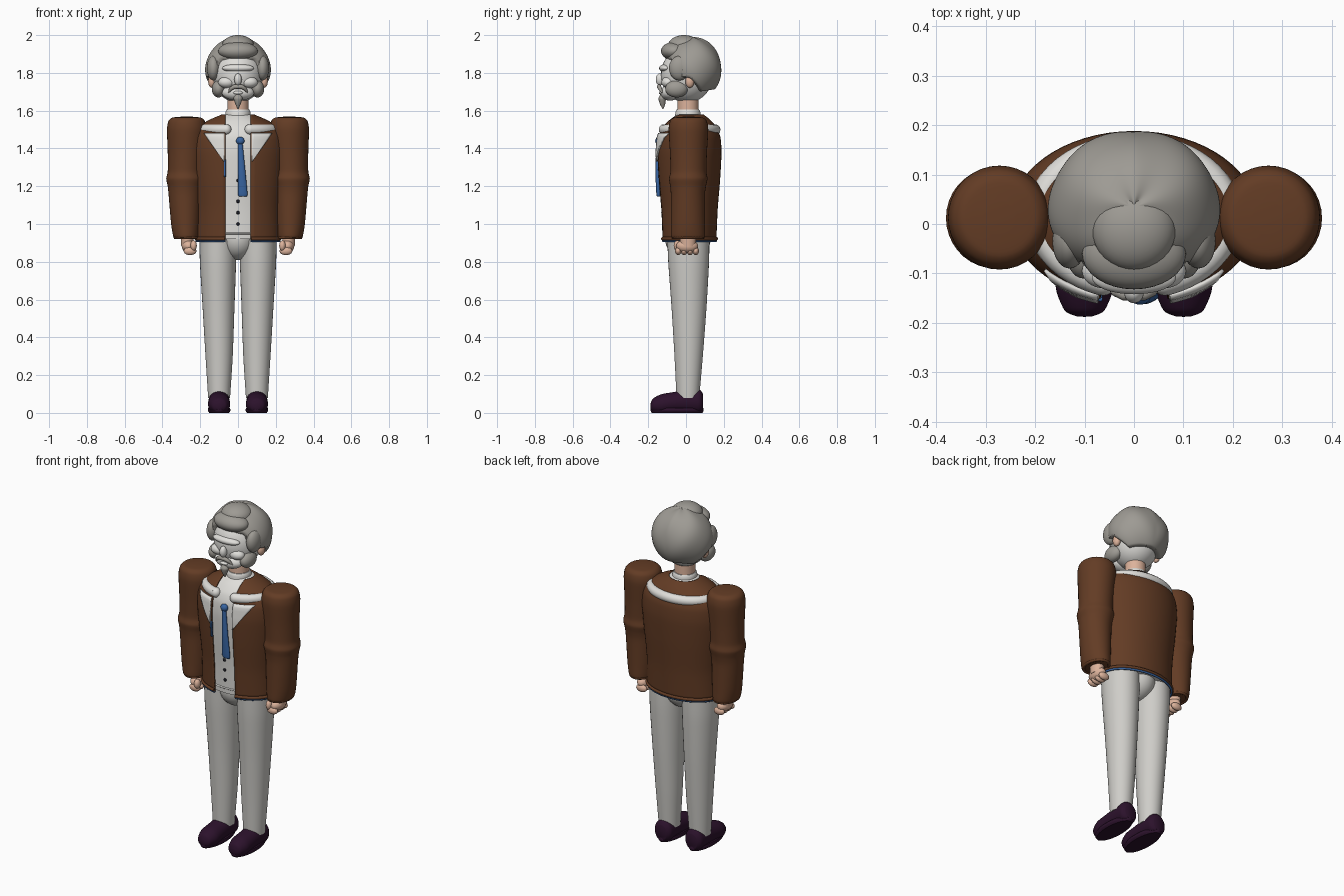
import bpy, bmesh
from math import sin, cos, asin, atan2, degrees, pi, sqrt
from mathutils import Vector

cube = bpy.data.objects.get("Cube")
if cube:
    bpy.data.objects.remove(cube)


def material(name, rgb):
    m = bpy.data.materials.new(name)
    m.use_nodes = True
    m.diffuse_color = (*rgb, 1)
    m.node_tree.nodes["Principled BSDF"].inputs["Base Color"].default_value = (*rgb, 1)
    return m


BROWN = material("jacket brown", (0.125, 0.045, 0.018))
WHITE = material("off white", (0.74, 0.73, 0.70))
CLOTH = material("trouser grey", (0.62, 0.61, 0.58))
GREY = material("hair grey", (0.34, 0.325, 0.295))
SKIN = material("skin", (0.72, 0.45, 0.33))
BLUE = material("blue", (0.04, 0.13, 0.36))
PLUM = material("shoe plum", (0.025, 0.006, 0.025))
BLACK = material("button black", (0.01, 0.01, 0.015))
parts = []


def finish(name, bm, mat, closed=True):
    if closed:
        bmesh.ops.recalc_face_normals(bm, faces=bm.faces)
    me = bpy.data.meshes.new(name)
    bm.to_mesh(me)
    bm.free()
    me.materials.append(mat)
    ob = bpy.data.objects.new(name, me)
    bpy.context.collection.objects.link(ob)
    parts.append(ob)
    return ob


def solid(ob, thickness, offset=-1):
    mod = ob.modifiers.new("thickness", "SOLIDIFY")
    mod.thickness, mod.offset = thickness, offset


def smooth_rings(rings, steps=5):
    """Spline between the given cross-sections."""
    pts = [Vector(r) for r in rings]
    out = []
    for i in range(len(pts) - 1):
        a, b = pts[i], pts[i + 1]
        ma = 0.35 * (b - pts[max(i - 1, 0)])
        mb = 0.35 * (pts[min(i + 2, len(pts) - 1)] - a)
        for k in range(steps):
            u = k / steps
            v = u * u * (3 - 2 * u)
            out.append(a * (1 - v) + b * v + ma * (u * (1 - u) ** 2) - mb * (u * u * (1 - u)))
    return out + [pts[-1]]


def loft(name, rings, mat, gap=0, seg=36, lengthwise=False):
    """Skin ellipses (t, cx, cy, rx, ry); gap leaves the front open."""
    bm = bmesh.new()
    rows = []
    for t, cx, cy, rx, ry in smooth_rings(rings):
        a0 = asin(min(0.9, gap / rx)) if gap else 0
        row = []
        for i in range(seg + (1 if gap else 0)):
            a = a0 + (2 * pi - 2 * a0) * i / seg
            x, y = cx + rx * sin(a), cy - ry * cos(a)
            row.append(bm.verts.new((x, t, max(y, 0.01)) if lengthwise else (x, y, t)))
        rows.append(row)
    for lo, hi in zip(rows, rows[1:]):
        for i in range(seg):
            j = (i + 1) % len(lo)
            bm.faces.new((lo[i], lo[j], hi[j], hi[i]))
    if not gap:
        bm.faces.new(rows[0])
        bm.faces.new(rows[-1])
    return finish(name, bm, mat, not gap)


def ball(name, loc, radii, mat, shape=None, u=32, v=20):
    bm = bmesh.new()
    bmesh.ops.create_uvsphere(bm, u_segments=u, v_segments=v, radius=1)
    for vert in bm.verts:
        p = Vector(loc) + Vector([c * r for c, r in zip(vert.co, radii)])
        vert.co = shape(p) if shape else p
    return finish(name, bm, mat)


def tube(name, points, radii, mat, cyclic=False):
    cu = bpy.data.curves.new(name, "CURVE")
    cu.dimensions = "3D"
    cu.bevel_depth, cu.bevel_resolution, cu.use_fill_caps = 1, 4, True
    sp = cu.splines.new("POLY")
    sp.points.add(len(points) - 1)
    for q, p, r in zip(sp.points, points, radii):
        q.co, q.radius = (*p, 1), r
    sp.use_cyclic_u = cyclic
    cu.materials.append(mat)
    ob = bpy.data.objects.new(name, cu)
    bpy.context.collection.objects.link(ob)


def arc(rx, ry, z, gap, n=48, cy=0.015):
    a0 = asin(gap / rx)
    angles = [a0 + (2 * pi - 2 * a0) * i / n for i in range(n + 1)]
    return [(rx * sin(a), cy - ry * cos(a), z) for a in angles]


# Jacket, with lining and shirt nested inside it
OPEN = 0.068
torso = [(0.92, 0.222, 0.146), (1.08, 0.222, 0.153), (1.24, 0.238, 0.166), (1.38, 0.25, 0.173),
         (1.46, 0.243, 0.167), (1.51, 0.215, 0.148), (1.55, 0.155, 0.115), (1.58, 0.085, 0.078)]


def torso_rings(inset):
    return [(z, 0, 0.015, rx - inset, ry - inset) for z, rx, ry in torso]


solid(loft("jacket", torso_rings(0), BROWN, gap=OPEN, seg=56), 0.008)
loft("shirt", torso_rings(0.014), WHITE, seg=56)
hem = arc(0.222, 0.146, 0.922, OPEN)
tube("jacket_hem", hem, [0.009] * len(hem), BROWN)
trim = arc(0.22, 0.144, 0.911, OPEN)
tube("lining_hem", trim, [0.006] * len(trim), BLUE)
belt = arc(0.208, 0.133, 0.95, 0.001)
tube("waistband", belt, [0.005] * len(belt), WHITE)


def front_y(x, z):
    for (z0, a0, b0), (z1, a1, b1) in zip(torso, torso[1:]):
        if z0 <= z <= z1:
            u = (z - z0) / (z1 - z0)
            rx, ry = a0 + (a1 - a0) * u, b0 + (b1 - b0) * u
            return 0.015 - ry * sqrt(1 - (x / rx) ** 2)


def patch(name, z0, z1, inner, outer_low, outer_high, sign, lift, mat):
    """Thin plate that follows the chest."""
    bm = bmesh.new()
    n = 8
    grid = []
    for j in range(n + 1):
        z = z0 + (z1 - z0) * j / n
        width = outer_low + (outer_high - outer_low) * j / n - inner
        xs = [inner + width * i / n for i in range(n + 1)]
        grid.append([bm.verts.new((sign * x, front_y(x, z) - lift, z)) for x in xs])
    for lo, hi in zip(grid, grid[1:]):
        for i in range(n):
            bm.faces.new((lo[i], lo[i + 1], hi[i + 1], hi[i]))
    solid(finish(name, bm, mat), 0.008, 0)


patch("lining_edge", 1.25, 1.34, 0.064, 0.074, 0.074, -1, 0.003, BLUE)

# Rolled collar around the shoulders, neck and shirt collar
ring = arc(0.19, 0.14, 1.5, 0.062)
tube("rolled_collar", ring, [0.028] * len(ring), WHITE)
for tip in (ring[0], ring[-1]):
    ball("collar_tip", tip, (0.027, 0.027, 0.028), WHITE)
loft("shirt_collar", [(1.54, 0, 0.01, 0.07, 0.07), (1.59, 0, 0.01, 0.066, 0.066),
                      (1.605, 0, 0.01, 0.06, 0.06)], WHITE)
loft("neck", [(1.56, 0, 0.01, 0.056, 0.056), (1.7, 0, 0.01, 0.056, 0.056)], SKIN)

# Tie and buttons
loft("tie", [(1.145, 0.025, -0.144, 0.018, 0.008), (1.16, 0.025, -0.146, 0.025, 0.011),
             (1.28, 0.02, -0.15, 0.019, 0.012), (1.43, 0.012, -0.147, 0.012, 0.01)], BLUE)
ball("tie_knot", (0.012, -0.145, 1.44), (0.022, 0.018, 0.021), BLUE)
for z in (1.0, 1.06, 1.12, 1.23):
    ball("button", (0, front_y(0, z) + 0.013, z), (0.009, 0.007, 0.009), BLACK, u=16, v=10)

# Limbs, mirrored
ball("hips", (0, 0.01, 0.92), (0.1, 0.12, 0.112), CLOTH)
for side, s in (("left", 1), ("right", -1)):
    patch(side + "_lapel", 1.33, 1.48, 0.072, 0.075, 0.18, s, 0.007, WHITE)
    loft(side + "_leg", [(0.08, s * 0.1, 0.01, 0.058, 0.06), (0.3, s * 0.1, 0.014, 0.072, 0.075),
                         (0.55, s * 0.103, 0.016, 0.084, 0.092), (0.8, s * 0.106, 0.014, 0.096, 0.108),
                         (0.95, s * 0.106, 0.012, 0.098, 0.112)], CLOTH)
    loft(side + "_shoe", [(-0.187, s * 0.1, 0.035, 0.015, 0.015), (-0.175, s * 0.1, 0.04, 0.04, 0.036),
                          (-0.13, s * 0.1, 0.045, 0.058, 0.054), (-0.06, s * 0.1, 0.055, 0.057, 0.056),
                          (0.0, s * 0.1, 0.06, 0.056, 0.063), (0.07, s * 0.1, 0.06, 0.054, 0.064),
                          (0.09, s * 0.1, 0.055, 0.035, 0.045)], PLUM, lengthwise=True)
    loft(side + "_sole", [(0.0, s * 0.1, -0.047, 0.052, 0.134), (0.012, s * 0.1, -0.047, 0.06, 0.141),
                          (0.026, s * 0.1, -0.047, 0.058, 0.138)], PLUM)
    loft(side + "_sleeve", [(0.925, s * 0.273, 0.01, 0.06, 0.078), (0.935, s * 0.275, 0.01, 0.068, 0.09),
                            (1.0, s * 0.278, 0.01, 0.076, 0.09), (1.15, s * 0.281, 0.01, 0.086, 0.09),
                            (1.2, s * 0.281, 0.011, 0.091, 0.095), (1.24, s * 0.28, 0.012, 0.1, 0.102),
                            (1.28, s * 0.28, 0.013, 0.092, 0.095), (1.38, s * 0.276, 0.013, 0.096, 0.098),
                            (1.5, s * 0.272, 0.013, 0.104, 0.105), (1.545, s * 0.272, 0.013, 0.096, 0.097),
                            (1.563, s * 0.272, 0.013, 0.076, 0.077), (1.568, s * 0.272, 0.013, 0.03, 0.03)], BROWN)
    cuff = [(s * 0.273 + 0.06 * cos(a), 0.01 + 0.08 * sin(a), 0.928)
            for a in [2 * pi * i / 32 for i in range(32)]]
    tube(side + "_cuff", cuff, [0.008] * 32, BROWN, cyclic=True)
    loft(side + "_wrist", [(0.88, s * 0.268, 0.01, 0.032, 0.04), (0.96, s * 0.27, 0.01, 0.035, 0.045)], SKIN)
    ball(side + "_palm", (s * 0.262, 0.006, 0.883), (0.036, 0.058, 0.036), SKIN)
    for i in range(4):
        ball(side + "_finger", (s * 0.254, -0.041 + 0.031 * i, 0.857), (0.034, 0.017, 0.022), SKIN, u=16, v=10)
    ball(side + "_thumb", (s * 0.235, -0.045, 0.885), (0.017, 0.02, 0.028), SKIN, u=16, v=10)

# Head and facial features
HEAD = Vector((0, 0.01, 1.8))
ball("head", (0, 0.005, 1.79), (0.132, 0.138, 0.148), WHITE)
ball("brow", (0, -0.108, 1.825), (0.085, 0.034, 0.022), WHITE)
ball("nose", (0, -0.138, 1.765), (0.02, 0.022, 0.032), WHITE)
ball("chin_beard", (0, -0.085, 1.695), (0.085, 0.05, 0.042), WHITE)
ball("lower_lip", (0, -0.13, 1.695), (0.026, 0.014, 0.01), WHITE)
loft("goatee", [(1.61, 0, -0.122, 0.003, 0.003), (1.635, 0, -0.124, 0.014, 0.014),
                (1.665, 0, -0.126, 0.024, 0.02), (1.685, 0, -0.122, 0.014, 0.014)], GREY)

# Hair: a swollen shell drawn in under the head below the hairline
hairline = [(0, 1.87), (40, 1.87), (54, 1.77), (85, 1.765), (112, 1.69), (181, 1.7)]


def hair_shape(p):
    f = degrees(atan2(abs(p.x), -(p.y - 0.035)))
    for (f0, z0), (f1, z1) in zip(hairline, hairline[1:]):
        if f0 <= f <= f1:
            line = z0 + (z1 - z0) * (f - f0) / (f1 - f0)
    k = min(1, max(0, (p.z - line) / 0.03 + 0.5))
    k = k * k * (3 - 2 * k)
    wave = 1 + 0.012 * sin(f / 12 + 25 * p.z)
    return HEAD + (p - HEAD) * (0.62 + 0.38 * k) * wave


ball("hair", (0, 0.035, 1.822), (0.173, 0.153, 0.166), GREY, hair_shape, u=96, v=64)
ball("fringe", (0, -0.06, 1.915), (0.105, 0.072, 0.05), GREY)
ball("crown_tuft", (0, -0.01, 1.945), (0.085, 0.085, 0.055), GREY)
for side, s in (("left", 1), ("right", -1)):
    ball(side + "_side_lock", (s * 0.13, -0.035, 1.825), (0.035, 0.055, 0.065), GREY)
    ball(side + "_ear", (s * 0.138, 0.02, 1.755), (0.02, 0.024, 0.034), SKIN)
    ball(side + "_whiskers", (s * 0.103, -0.05, 1.715), (0.036, 0.06, 0.045), GREY)
    ball(side + "_cheek", (s * 0.06, -0.095, 1.75), (0.045, 0.035, 0.03), WHITE)
    tube(side + "_moustache", [(0, -0.143, 1.727), (s * 0.02, -0.143, 1.727), (s * 0.038, -0.136, 1.715),
                               (s * 0.052, -0.125, 1.695)], [0.011, 0.012, 0.01, 0.003], GREY)

# Smooth shading with sharp rims kept
bpy.ops.object.select_all(action="DESELECT")
for ob in parts:
    ob.select_set(True)
bpy.context.view_layer.objects.active = parts[0]
bpy.ops.object.shade_smooth_by_angle(angle=0.75)
